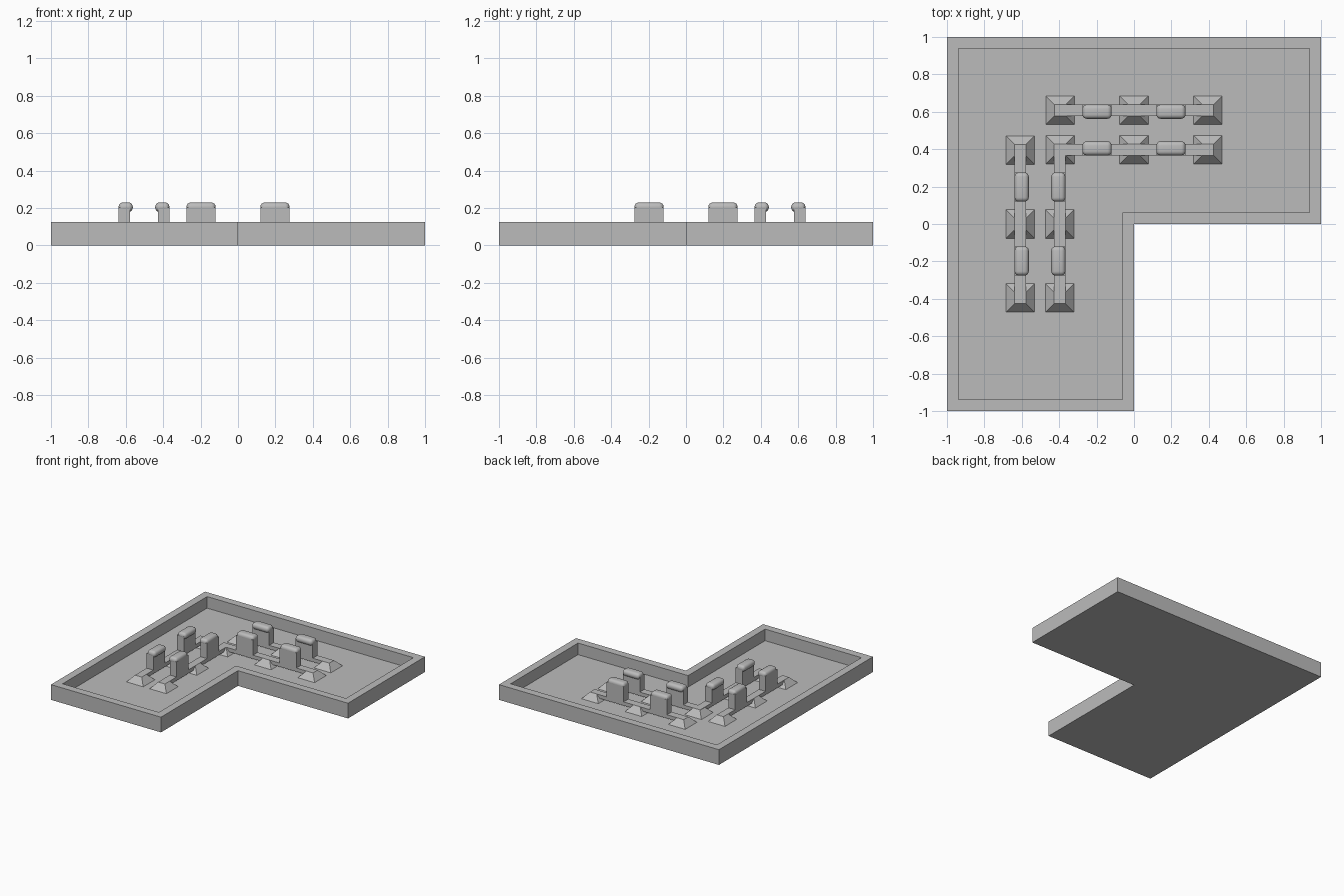
import bpy, bmesh
from math import pi, sqrt
from mathutils import Matrix, Vector

cube = bpy.data.objects.get("Cube")
if cube:
    bpy.data.objects.remove(cube, do_unlink=True)

grey = bpy.data.materials.new("plain_grey")
grey.use_nodes = True
colour = (0.5, 0.5, 0.5, 1)
grey.diffuse_color = colour
grey.node_tree.nodes["Principled BSDF"].inputs["Base Color"].default_value = colour

FLOOR, RIM, BEAM_TOP = 0.03, 0.125, 0.08
STEP, HALF = 0.395, 0.0305


def finish(name, bm, smooth=False):
    bmesh.ops.recalc_face_normals(bm, faces=bm.faces)
    mesh = bpy.data.meshes.new(name)
    bm.to_mesh(mesh)
    bm.free()
    mesh.materials.append(grey)
    ob = bpy.data.objects.new(name, mesh)
    bpy.context.collection.objects.link(ob)
    if smooth:
        bpy.ops.object.select_all(action="DESELECT")
        ob.select_set(True)
        bpy.context.view_layer.objects.active = ob
        bpy.ops.object.shade_smooth_by_angle(angle=pi / 5)
    return ob


def box(name, low, high, round_by=0):
    low, high = Vector(low), Vector(high)
    bm = bmesh.new()
    bmesh.ops.create_cube(bm, size=1)
    for v in bm.verts:
        v.co = (low + high) / 2 + v.co * (high - low)
    if round_by:
        bmesh.ops.bevel(bm, geom=bm.edges[:], offset=round_by, segments=4,
                        profile=0.5, affect="EDGES")
    return finish(name, bm, smooth=bool(round_by))


def foot(name, x, y):
    bm = bmesh.new()
    bmesh.ops.create_cone(
        bm, cap_ends=True, segments=4, radius1=0.0765 * sqrt(2), radius2=HALF * sqrt(2),
        depth=BEAM_TOP - FLOOR,
        matrix=Matrix.Translation((x, y, (BEAM_TOP + FLOOR) / 2)) @ Matrix.Rotation(pi / 4, 4, "Z"))
    finish(name, bm)


# L-shaped tray with a raised rim
def outline(bm, i, z):
    points = [(i - 1, i - 1), (-i, i - 1), (-i, i), (1 - i, i), (1 - i, 1 - i), (i - 1, 1 - i)]
    return [bm.verts.new((x, y, z)) for x, y in points]


bm = bmesh.new()
loops = [outline(bm, i, z) for i, z in ((0, 0), (0, RIM), (0.0625, RIM), (0.0625, FLOOR))]
for a, b in zip(loops, loops[1:]):
    for k in range(len(a)):
        n = (k + 1) % len(a)
        bm.faces.new((a[k], a[n], b[n], b[k]))
bm.faces.new(loops[0])
bm.faces.new(loops[-1])
finish("tray", bm)


# Straight rail: feet, beam and two capped uprights that lean over one side
def rail(name, offset, cap_side, along_x, shared_foot=False):
    def place(u, v):
        return (u, v) if along_x else (-v, -u)

    def bar(part, u0, u1, v0, v1, z0, z1, r=0):
        a, b = place(u0, v0), place(u1, v1)
        low = [min(p, q) for p, q in zip(a, b)]
        high = [max(p, q) for p, q in zip(a, b)]
        box(f"{name}_{part}", (*low, z0), (*high, z1), r)

    for u in (-STEP, 0, STEP):
        if not (shared_foot and u < 0):
            foot(f"{name}_foot", *place(u, offset))
    end = STEP + HALF
    bar("beam", -end, end, offset - HALF, offset + HALF, BEAM_TOP - 0.03, BEAM_TOP)
    for u in (-STEP / 2, STEP / 2):
        bar("upright", u - 0.077, u + 0.077, offset - HALF, offset + HALF,
            BEAM_TOP - 0.01, 0.203)
        edges = sorted((offset - cap_side * HALF, offset + cap_side * (HALF + 0.015)))
        bar("cap", u - 0.078, u + 0.078, *edges, 0.178, 0.229, 0.023)


for along_x, label in ((True, "back"), (False, "side")):
    rail(f"{label}_outer_rail", 0.608, -1, along_x)
    rail(f"{label}_inner_rail", 0.397, 1, along_x, shared_foot=not along_x)
